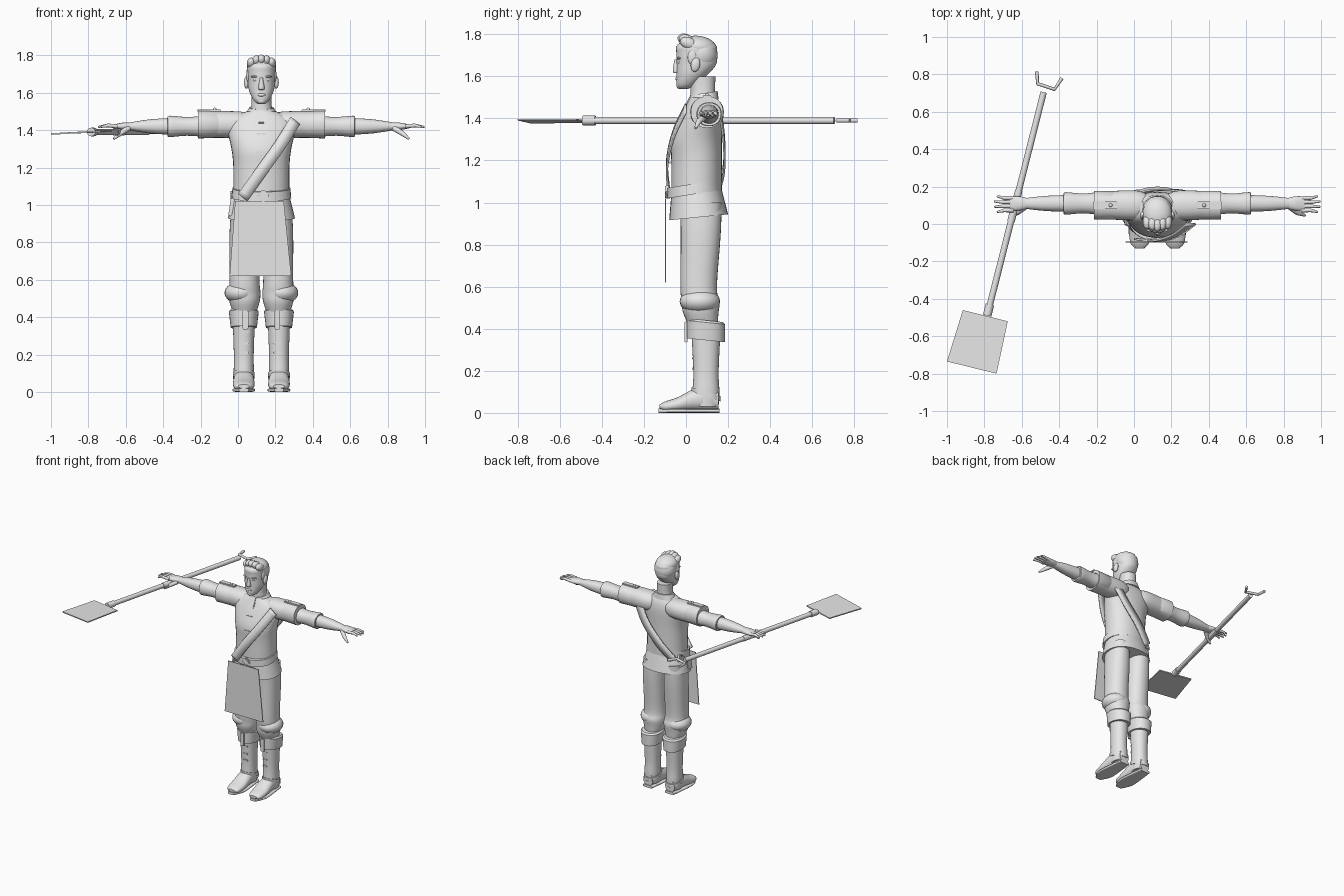
import bpy, bmesh, math
from mathutils import Vector, Matrix

if "Cube" in bpy.data.objects:
    bpy.data.objects.remove(bpy.data.objects["Cube"])

colour = (.8, .8, .8, 1)
grey = bpy.data.materials.new("plain_grey")
grey.use_nodes = True
grey.diffuse_color = colour
grey.node_tree.nodes["Principled BSDF"].inputs["Base Color"].default_value = colour

BODY = .125   # the figure stands a little left of the origin


def finish(bm, name, pair=False, origin=BODY):
    """Turn a bmesh into a shaded object, optionally mirrored across the body."""
    bmesh.ops.recalc_face_normals(bm, faces=bm.faces)
    for face in bm.faces:
        face.smooth = True
    for edge in bm.edges:
        edge.smooth = edge.calc_face_angle(0) < .7
    mesh = bpy.data.meshes.new(name)
    bm.to_mesh(mesh)
    bm.free()
    mesh.materials.append(grey)
    obj = bpy.data.objects.new(name, mesh)
    bpy.context.collection.objects.link(obj)
    obj.location.x = origin
    if pair:
        mirror = obj.modifiers.new("mirror", 'MIRROR')
        mirror.use_mirror_merge = False
    return obj


def smooth_path(points, steps):
    """Catmull-Rom interpolation through points of any dimension."""
    points = [Vector(point) for point in points]
    padded = [points[0], *points, points[-1]]
    path = []
    for before, start, end, after in zip(padded, padded[1:], padded[2:], padded[3:]):
        for step in range(steps):
            t = step / steps
            slope = (end - before) * t
            bend = (before * 2 - start * 5 + end * 4 - after) * t ** 2
            twist = (start * 3 - before - end * 3 + after) * t ** 3
            path.append(start + (slope + bend + twist) / 2)
    return path + [points[-1]]


def skin(bm, loops):
    """Bridge rings of vertices and cap both ends."""
    sides = len(loops[0])
    for low, high in zip(loops, loops[1:]):
        for this in range(sides):
            after = (this + 1) % sides
            bm.faces.new((low[this], low[after], high[after], high[this]))
    bm.faces.new(loops[0])
    bm.faces.new(loops[-1])


def circle(sides):
    for side in range(sides):
        angle = math.tau * side / sides
        yield math.cos(angle), math.sin(angle)


def loft(name, centre, rings, axis='z', power=2.2, shear=0, steps=4, pair=False):
    """Skin oval rings (along, radius, radius, optional shift of the centre)."""
    bm = bmesh.new()
    loops = []
    full_rings = [(*ring, 0)[:4] for ring in rings]
    for along, wide, deep, shift in smooth_path(full_rings, steps):
        loop = []
        for c, s in circle(32):
            u = centre[0] + wide * math.copysign(abs(c) ** (2 / power), c)
            rise = deep * math.copysign(abs(s) ** (2 / power), s)
            v = centre[1] + shift + rise
            spot = {'x': (along, u, v), 'y': (u, along, v), 'z': (u, v, along + shear * rise)}
            loop.append(bm.verts.new(spot[axis]))
        loops.append(loop)
    skin(bm, loops)
    return finish(bm, name, pair)


def tube(name, points, radii, pair=False, origin=BODY):
    """Round rod through points, one radius per point."""
    bm = bmesh.new()
    points = [Vector(point) for point in points]
    loops = []
    for before, point, after, radius in zip(points[:1] + points, points, points[1:] + points[-1:], radii):
        facing = (after - before).to_track_quat('Z', 'Y')
        loops.append([bm.verts.new(point + facing @ Vector((c, s, 0)) * radius) for c, s in circle(12)])
    skin(bm, loops)
    return finish(bm, name, pair, origin)


def placement(at, size, turn, axis):
    return Matrix.Translation(at) @ Matrix.Rotation(turn, 4, axis) @ Matrix.Diagonal((*size, 1))


def ball(name, at, size, tilt=0, pair=False):
    bm = bmesh.new()
    bmesh.ops.create_uvsphere(bm, u_segments=24, v_segments=16, radius=1, matrix=placement(at, size, tilt, 'X'))
    return finish(bm, name, pair)


def box(name, at, size, turn=0, axis='Y', pair=False):
    bm = bmesh.new()
    bmesh.ops.create_cube(bm, size=1, matrix=placement(at, size, turn, axis))
    bmesh.ops.bevel(bm, geom=bm.edges[:], offset=min(size) / 4, segments=2, affect='EDGES')
    return finish(bm, name, pair)


def slab(name, corners, depth, origin=BODY):
    """Flat plate: an outline pushed along a depth vector."""
    bm = bmesh.new()
    face = bm.faces.new([bm.verts.new(corner) for corner in corners])
    moved = bmesh.ops.extrude_face_region(bm, geom=[face])["geom"]
    moved_verts = [part for part in moved if isinstance(part, bmesh.types.BMVert)]
    bmesh.ops.translate(bm, vec=depth, verts=moved_verts)
    return finish(bm, name, origin=origin)


def sash(name, points):
    """Slanted ribbon following a path."""
    bm = bmesh.new()
    across = Vector((-.025, 0, .02))
    rows = [(bm.verts.new(point - across), bm.verts.new(point + across)) for point in smooth_path(points, 5)]
    for (a, b), (c, d) in zip(rows, rows[1:]):
        bm.faces.new((a, b, d, c))
    solid = finish(bm, name).modifiers.new("thickness", 'SOLIDIFY')
    solid.thickness, solid.offset = .01, 0


# Tunic, skirt, belt and collar
loft("tunic", (0, .05), [(1, .15, .12), (1.2, .15, .12), (1.3, .16, .12), (1.4, .18, .1, .02),
                         (1.46, .16, .08, .03), (1.5, .08, .06, .03)])
loft("tunic_skirt", (0, .05), [(1.05, .15, .12), (.93, .18, .14, .01)], shear=.1)
loft("belt", (0, .04), [(1.04, .16, .13), (1.09, .155, .13)], shear=.16, steps=1)
box("belt_buckle", (.01, -.09, 1.05), (.05, .02, .05), math.pi / 4)
box("belt_knot", (-.15, .1, 1.05), (.03, .06, .05), .3, 'X')
box("hip_flap", (-.16, .02, .99), (.02, .06, .1), .15)
loft("collar", (0, .085), [(1.48, .09, .07), (1.52, .065, .065)], shear=.15, steps=1)
box("neck_placket", (0, .01, 1.47), (.04, .02, .08), -.5, 'X')
for height, depth in ((1.38, -.03), (1.28, -.065), (1.19, -.07)):
    box("toggle", (0, depth, height), (.05, .02, .01))

# Shoulder sash, front and back
sash("sash_front", [(.18, 0, 1.45), (.1, -.06, 1.32), (0, -.09, 1.18), (-.1, -.08, 1.04)])
sash("sash_back", [(.18, .16, 1.44), (.1, .18, 1.3), (-.02, .18, 1.16), (-.12, .15, 1.05)])

# Hanging front plate
slab("apron", [(-.14, -.1, 1.02), (.12, -.1, 1.02), (.16, -.1, .62), (-.17, -.1, .62)], (0, .006, 0))

# Sleeves, arms and hands
shoulder, wrist = (.1, 1.43), (.11, 1.42)
loft("sleeves", shoulder, [(.04, .05, .05), (.12, .08, .07), (.33, .07, .07)], 'x', pair=True)
loft("sleeve_bands", shoulder, [(.22, .07, .06), (.23, .077, .07), (.34, .077, .075)], 'x', steps=1, pair=True)
box("shoulder_tabs", (.28, .1, 1.505), (.13, .04, .012), pair=True)
ball("tab_buttons", (.25, .1, 1.51), (.01, .01, .01), pair=True)
loft("rolled_sleeves", wrist, [(.32, .06, .055), (.4, .053, .05), (.49, .06, .057), (.5, .05, .05)],
     'x', pair=True)
loft("forearms", wrist, [(.48, .045, .045), (.6, .04, .037), (.71, .028, .02)], 'x', pair=True)
loft("palms", wrist, [(.69, .027, .02), (.74, .038, .02), (.79, .037, .01)], 'x', pair=True)
for finger in (-1.5, -.5, .5, 1.5):
    reach = .88 - .015 * abs(finger)
    root, tip = .106 + finger * .022, .106 + finger * .028
    tube("fingers", [(.77, root, 1.42), (.82, root, 1.425), (reach, tip, 1.417)], (.011, .01, .005), pair=True)
tube("thumbs", [(.71, .09, 1.41), (.75, .06, 1.385), (.79, .045, 1.353)], (.016, .014, .006), pair=True)

# Trousers and boots
loft("trousers", (.09, .07), [(1, .07, .1), (.85, .08, .095), (.6, .08, .087, -.01), (.53, .085, .09),
                              (.48, .08, .085), (.42, .06, .07, .01)], pair=True)
ball("knee_puffs", (.11, .066, .53), (.087, .096, .06), pair=True)
ankle = (.094, .095)
loft("boot_cuffs", ankle, [(.345, .07, .09), (.43, .08, .09), (.44, .07, .08)], shear=-.1, steps=1, pair=True)
box("cuff_straps", (.085, 0, .385), (.03, .012, .1), pair=True)
loft("boot_shafts", ankle, [(.4, .06, .07), (.2, .053, .06), (.1, .054, .064), (.03, .05, .06)], pair=True)
loft("boot_feet", (.094, .03), [(.155, .04, .045, .03), (.1, .05, .06, .04), (.03, .055, .05, .03),
                                (-.04, .058, .034, .01), (-.1, .05, .024), (-.125, .03, .01)],
     'y', pair=True)
loft("boot_soles", (.094, .01), [(.16, .04, .01), (.08, .05, .01), (-.05, .06, .01), (-.13, .025, .01)],
     'y', power=4, pair=True)
loft("ankle_straps", ankle, [(.075, .058, .07), (.1, .058, .07)], shear=-.3, steps=1, pair=True)
for height in (.21, .26, .32):
    box("boot_clasps", (.085, .035, height), (.04, .012, .012), pair=True)

# Head and face
loft("neck", (0, .08), [(1.48, .065, .06), (1.53, .054, .058), (1.6, .054, .06)])
loft("head", (0, .05), [(1.54, .02, .02, -.06), (1.56, .042, .045, -.05), (1.61, .066, .075, -.02),
                        (1.66, .074, .095), (1.71, .076, .096), (1.75, .07, .09), (1.79, .01, .01)])
loft("nose", (0, -.045), [(1.615, .01, .01), (1.625, .017, .018), (1.68, .007, .01)])
ball("lips", (0, -.04, 1.588), (.022, .011, .009))
ball("chin", (0, -.03, 1.556), (.022, .016, .016))
ball("eyes", (.03, -.03, 1.667), (.013, .01, .007), pair=True)
ball("brows", (.032, -.033, 1.686), (.024, .011, .006), pair=True)
ball("ears", (.08, .045, 1.655), (.013, .022, .034), -.2, pair=True)

# Swept hair with a raised front
ball("hair_back", (0, .075, 1.705), (.08, .075, .083), .3)
ball("hair_crown", (0, .055, 1.74), (.078, .09, .053), -.1)
ball("sideburns", (.07, .03, 1.69), (.011, .022, .035), pair=True)
for lock in range(-2, 3):
    ball("hair_lock", (lock * .027, abs(lock) * .006, 1.773 - lock ** 2 * .004), (.024, .042, .028), -.4)

# Shovel held out level in the right hand
LEVEL = 1.39
front, back = Vector((-.785, -.49, LEVEL)), Vector((-.483, .705, LEVEL))
for name, start, end, radius in (("shovel_shaft", 0, 1, .017), ("shovel_socket", 0, .05, .023),
                                 ("shaft_grip", .42, .56, .02)):
    tube(name, [front.lerp(back, start), front.lerp(back, end)], (radius, radius), origin=0)
slab("shovel_blade", [(-.915, -.46, 1.38), (-.675, -.52, 1.39), (-.735, -.8, 1.39), (-1, -.735, 1.375)],
     (0, 0, .008), 0)
fork = [(-.52, .815), (-.515, .75), (-.425, .72), (-.385, .78)]
tube("shovel_handle", [(x, y, LEVEL) for x, y in fork], [.01] * len(fork), origin=0)
